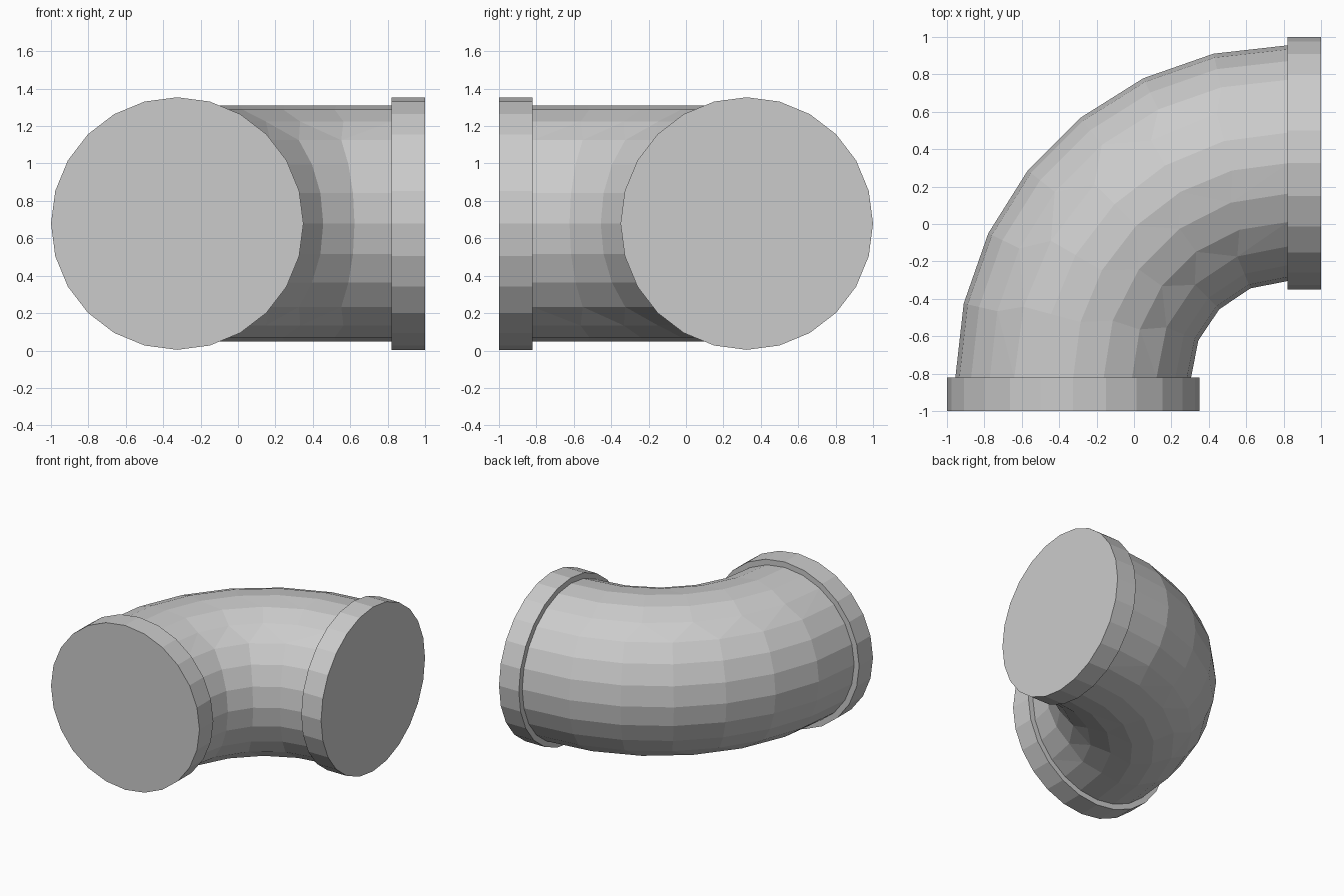
import bpy, bmesh
from math import sin, cos, pi
from mathutils import Matrix, Vector

if "Cube" in bpy.data.objects:
    bpy.data.objects.remove(bpy.data.objects["Cube"])

SIDES = 24
ZC = 0.679                     # height of the pipe axis
PIPE_R, FLANGE_R = 0.63, 0.675
BEND_R = 1.145                 # radius of the bend's centre line
PIVOT = Vector((0.82, -0.82, ZC))


def finish(bm, name):
    bmesh.ops.recalc_face_normals(bm, faces=bm.faces[:])
    mesh = bpy.data.meshes.new(name)
    bm.to_mesh(mesh)
    bm.free()
    obj = bpy.data.objects.new(name, mesh)
    bpy.context.collection.objects.link(obj)
    return obj


def flange(name, centre, axis):
    bm = bmesh.new()
    rot = Matrix.Rotation(pi / 2, 4, axis)
    bmesh.ops.create_cone(bm, cap_ends=True, segments=SIDES, radius1=FLANGE_R,
                          radius2=FLANGE_R, depth=0.18,
                          matrix=Matrix.Translation(centre) @ rot)
    return finish(bm, name)


# end flanges
flange("front_flange", (-0.325, -0.91, ZC), 'X')
flange("right_flange", (0.91, 0.325, ZC), 'Y')

# elbow pipe: lengthwise strands, with more points on the outside of the bend
bm = bmesh.new()
strands = []
for j in range(SIDES):
    a = 2 * pi * j / SIDES
    n = round(5.5 + 1.5 * cos(a))
    r, z = BEND_R + PIPE_R * cos(a), PIPE_R * sin(a)
    strand = []
    for i in range(n + 1):
        t = pi / 2 * i / n
        strand.append(bm.verts.new(PIVOT + Vector((-r * cos(t), r * sin(t), z))))
    strands.append(strand)

# triangulated strip between each pair of neighbouring strands
for j in range(SIDES):
    s, t = strands[j], strands[(j + 1) % SIDES]
    n, m = len(s) - 1, len(t) - 1
    i = k = 0
    while i < n or k < m:
        if k == m or (i < n and (i + 1) / n <= (k + 1) / m):
            bm.faces.new((s[i], s[i + 1], t[k]))
            i += 1
        else:
            bm.faces.new((s[i], t[k + 1], t[k]))
            k += 1
finish(bm, "elbow_pipe")
